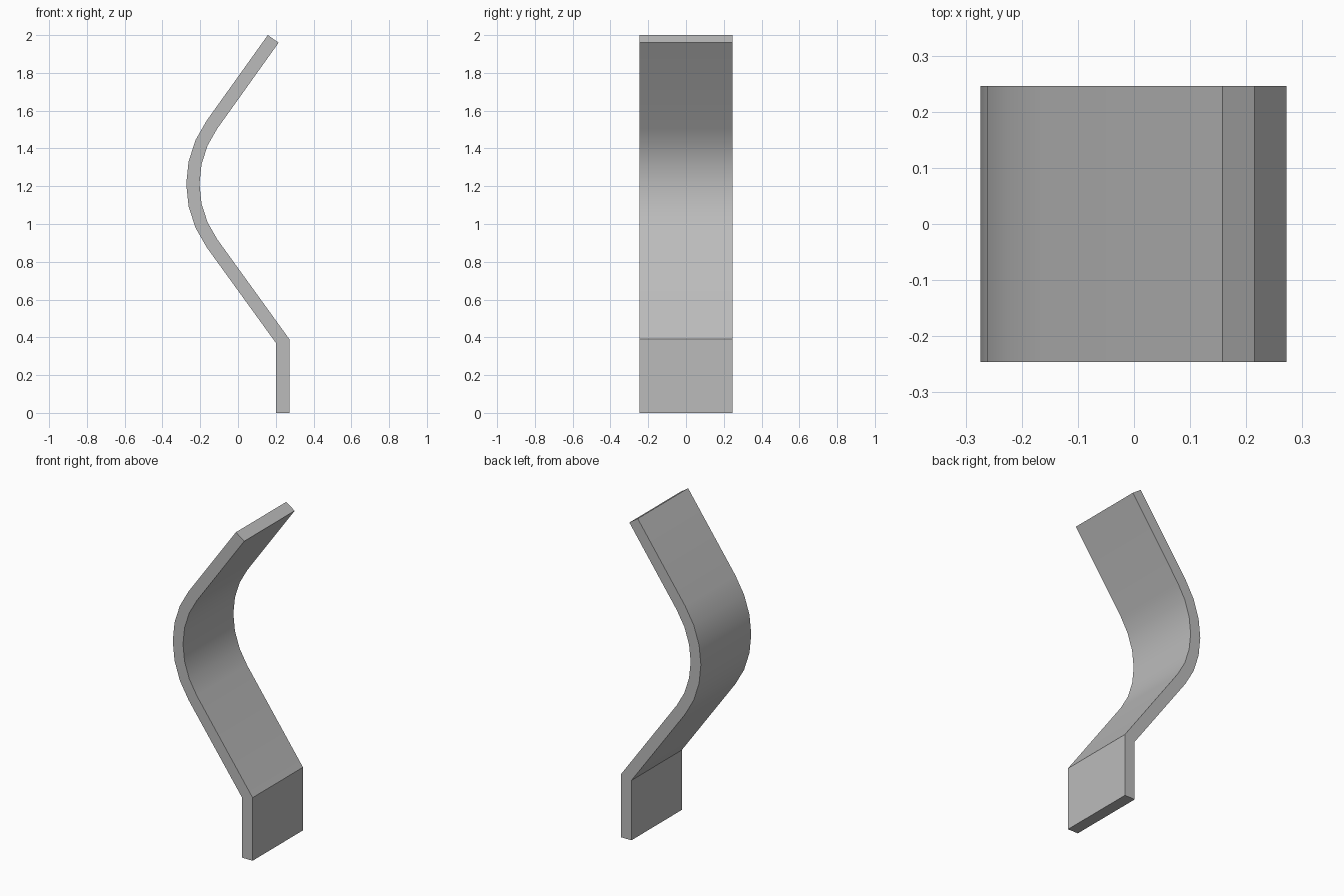
import bpy, bmesh, math

if "Cube" in bpy.data.objects:
    bpy.data.objects.remove(bpy.data.objects["Cube"])

# Side profile: a straight foot, a slanted leg, a round bend and a slanted tip
HALF_WIDTH = 0.246
CX, CZ = 0.30, 1.212          # centre of the bend
SWEEP = math.radians(35.7)
SEGMENTS = 6


def bend(radius):
    angles = [SWEEP * (2 * i / SEGMENTS - 1) for i in range(SEGMENTS + 1)]
    return [(CX - radius * math.cos(a), CZ + radius * math.sin(a)) for a in angles]


outer = [(0.201, 0), (0.201, 0.37)] + bend(0.574) + [(0.158, 2.0)]
inner = [(0.272, 0), (0.272, 0.39)] + bend(0.504) + [(0.215, 1.96)]

# Extrude the profile across the width
bm = bmesh.new()
rows = [[bm.verts.new((x, y, z)) for y in (-HALF_WIDTH, HALF_WIDTH) for x, z in (o, i)]
        for o, i in zip(outer, inner)]
for a, b in zip(rows, rows[1:]):
    for p, q in ((0, 1), (1, 3), (3, 2), (2, 0)):
        bm.faces.new((a[p], a[q], b[q], b[p]))
for r in (rows[0], rows[-1]):
    bm.faces.new((r[0], r[1], r[3], r[2]))
bmesh.ops.recalc_face_normals(bm, faces=bm.faces)

mesh = bpy.data.meshes.new("bent_strip")
bm.to_mesh(mesh)
bm.free()
strip = bpy.data.objects.new("bent_strip", mesh)
bpy.context.collection.objects.link(strip)

# Plain grey colour
grey = bpy.data.materials.new("grey")
grey.diffuse_color = (0.5, 0.5, 0.5, 1)
grey.use_nodes = True
grey.node_tree.nodes["Principled BSDF"].inputs["Base Color"].default_value = grey.diffuse_color
mesh.materials.append(grey)

# Smooth bend, sharp edges elsewhere
bpy.context.view_layer.objects.active = strip
strip.select_set(True)
bpy.ops.object.shade_smooth_by_angle(angle=math.radians(30))
